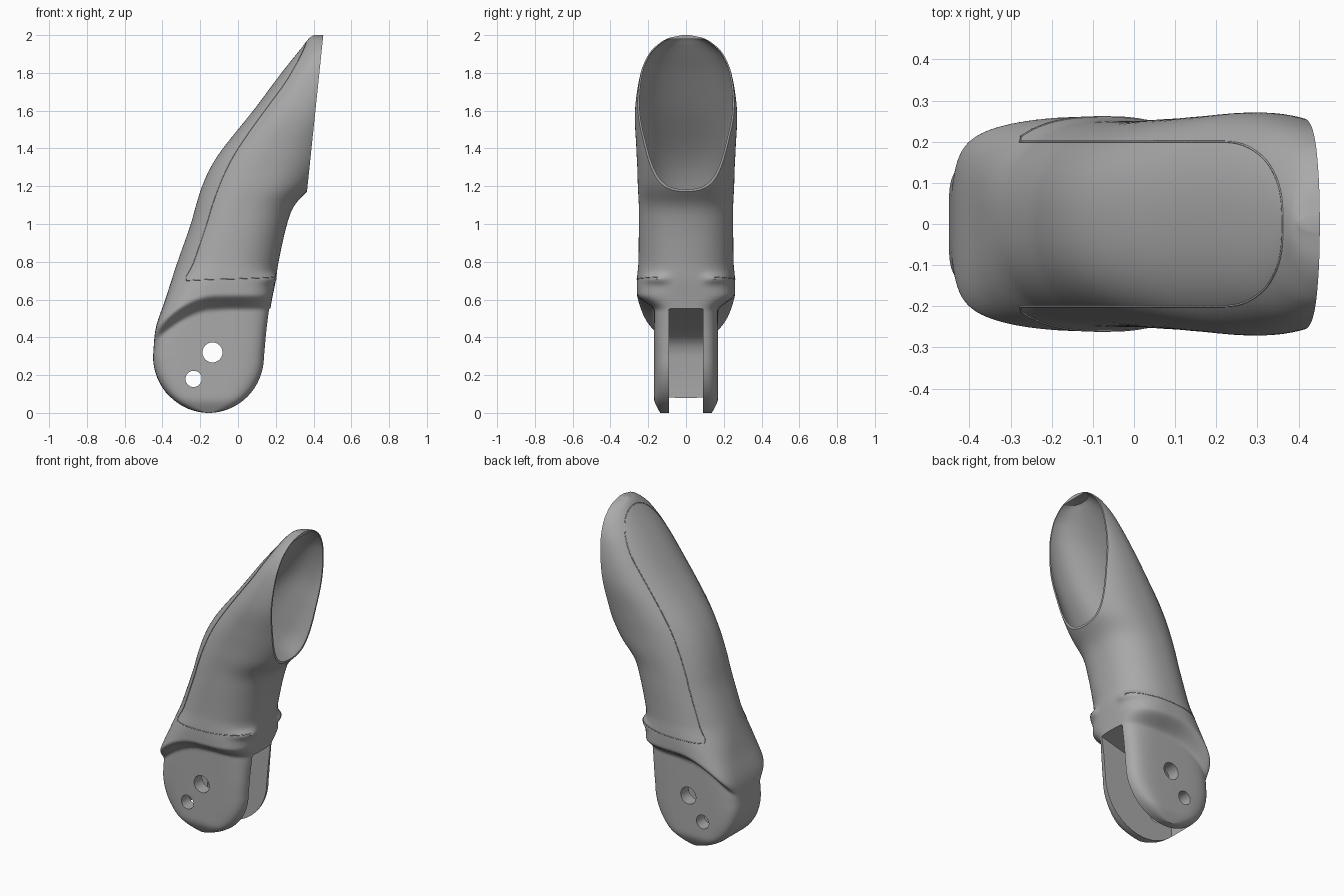
import bpy, bmesh, math
from mathutils import Vector

cube = bpy.data.objects.get("Cube")
if cube:
    bpy.data.objects.remove(cube, do_unlink=True)


def material(name, value):
    m = bpy.data.materials.new(name)
    m.use_nodes = True
    colour = (value, value, value, 1)
    m.diffuse_color = colour
    m.node_tree.nodes["Principled BSDF"].inputs["Base Color"].default_value = colour
    return m


GREY = material("plain grey", 0.4)

# Silhouette stations: height, back edge, front edge, half width
STATIONS = [
    (.3, -.45, .14, .26), (.45, -.435, .155, .26), (.6, -.385, .18, .26),
    (.7, -.353, .2, .26), (.8, -.32, .215, .252), (1, -.25, .26, .25),
    (1.1, -.222, .3, .25), (1.2, -.19, .39, .255), (1.3, -.145, .45, .258),
    (1.4, -.08, .49, .263), (1.6, .08, .55, .27), (1.8, .23, .58, .24),
    (1.9, .31, .58, .197), (1.95, .35, .57, .15), (1.985, .378, .55, .09),
    (2, .4, .5, .02)]


def smooth(a, b, v):
    t = min(1, max(0, (v - a) / (b - a)))
    return t * t * (3 - 2 * t)


def slope(i, k):
    lo, hi = STATIONS[max(i - 1, 0)], STATIONS[min(i + 1, len(STATIONS) - 1)]
    return (hi[k] - lo[k]) / (hi[0] - lo[0])


def section(z):
    """Back edge, front edge and half width at a height."""
    if z < .3:
        r = .295 * math.sqrt(max(0.0004, 1 - (1 - z / .3) ** 2))
        return -.155 - r, -.155 + r, .26
    i = 0
    while i < len(STATIONS) - 2 and z > STATIONS[i + 1][0]:
        i += 1
    p, q = STATIONS[i], STATIONS[i + 1]
    h = q[0] - p[0]
    t = (z - p[0]) / h
    s = t * t * (3 - 2 * t)
    return [p[k] * (1 - s) + q[k] * s
            + h * t * (1 - t) * ((1 - t) * slope(i, k) - t * slope(i + 1, k))
            for k in (1, 2, 3)]


def surface(z, angle, inset=0.0):
    """Point on the rounded skin; the angle starts at the front."""
    back, front, w = section(z)
    n = 5 - 2.7 * smooth(.35, .8, z)
    c, a = (back + front) / 2, (front - back) / 2 - inset
    cs, sn = math.cos(angle), math.sin(angle)
    x = c + a * math.copysign(abs(cs) ** (2 / n), cs)
    # flat hinge cheeks under a curved shoulder
    shoulder = .6 - 1.5 * max(0, -.1 - x) ** 2
    cheek = .17 - .05 * (1 - smooth(-.05, .08, z))
    w = cheek + (w - cheek) * smooth(shoulder - .06, shoulder + .03, z) - inset
    y = w * math.copysign(abs(sn) ** (2 / n), sn)
    # small collar swelling at the front corners
    bump = .02 * math.exp(-((z - .71) / .025) ** 2)
    bump *= smooth(.05, .18, x) * smooth(.06, .14, abs(y))
    return Vector((x + bump, y + math.copysign(bump * .3, y), z))


def new_object(name, bm):
    bmesh.ops.recalc_face_normals(bm, faces=bm.faces)
    me = bpy.data.meshes.new(name)
    bm.to_mesh(me)
    bm.free()
    ob = bpy.data.objects.new(name, me)
    bpy.context.collection.objects.link(ob)
    me.materials.append(GREY)
    return ob


def loft(heights, inset=0.0, around=112):
    bm = bmesh.new()
    rings = [[bm.verts.new(surface(z, math.tau * (k + .5) / around, inset))
              for k in range(around)] for z in heights]
    for a, b in zip(rings, rings[1:]):
        for k in range(around):
            j = (k + 1) % around
            bm.faces.new((a[k], a[j], b[j], b[k]))
    bm.faces.new(rings[0][::-1])
    bm.faces.new(rings[-1])
    return bm


def prism(name, outline, half):
    """Extrude an x-z outline across the width."""
    bm = bmesh.new()
    f = bm.faces.new([bm.verts.new((x, -half, z)) for x, z in outline])
    new = bmesh.ops.extrude_face_region(bm, geom=[f])["geom"]
    bmesh.ops.translate(bm, vec=(0, 2 * half, 0),
                        verts=[v for v in new if isinstance(v, bmesh.types.BMVert)])
    return new_object(name, bm)


def carve(ob, cutter):
    cutter.hide_render = True
    mod = ob.modifiers.new("carve", "BOOLEAN")
    mod.operation, mod.solver, mod.object = "DIFFERENCE", "EXACT", cutter
    bpy.context.view_layer.objects.active = ob
    bpy.ops.object.modifier_apply(modifier=mod.name)
    bpy.data.objects.remove(cutter, do_unlink=True)


# Curved sleeve and hinge body
low = [.3 * (1 - math.cos(math.pi / 2 * k / 16)) for k in range(16)]
mid = [.3 + .5 * k / 50 for k in range(50)]
high = [.8 + 1.1 * k / 50 for k in range(50)]
tip = [2 - .1 * (1 - k / 16) ** 2 for k in range(17)]
bm = loft(low + mid + high + tip)

# Slanted flat opening at the tip
cut = bmesh.ops.bisect_plane(bm, geom=bm.verts[:] + bm.edges[:] + bm.faces[:],
                             plane_co=(.365, 0, 1.17), plane_no=(.815, 0, -.085),
                             clear_outer=True)["geom_cut"]
bmesh.ops.holes_fill(bm, edges=[e for e in cut if isinstance(e, bmesh.types.BMEdge)])
body = new_object("finger_shell", bm)

# Hollow inside
inner = loft([.9 + 1.08 * math.sin(math.pi / 2 * k / 50) for k in range(51)], .009)
carve(body, new_object("hollow_cutter", inner))

# Hinge slot, closed at the back
slot = [(-.355, -.1), (-.355, .3), (-.345, .35), (-.32, .39), (-.27, .425),
        (-.18, .46), (.2, .56), (.5, .56), (.5, -.1)]
carve(body, prism("slot_cutter", slot, .09))

# Pin holes
for x, z, r in ((-.135, .32, .053), (-.235, .18, .043)):
    ring = [(x + r * math.cos(math.tau * k / 40), z + r * math.sin(math.tau * k / 40))
            for k in range(40)]
    carve(body, prism("pin_cutter", ring, .5))

bpy.ops.object.select_all(action="DESELECT")
body.select_set(True)
bpy.context.view_layer.objects.active = body
bpy.ops.object.shade_smooth_by_angle(angle=math.radians(32))


# Fine seam between the back panel and the sleeve
def back_angle(z, y):
    """Angle on the back half where the skin reaches a given width."""
    lo, hi = math.pi / 2, math.pi
    for _ in range(30):
        m = (lo + hi) / 2
        if surface(z, m).y > y:
            lo = m
        else:
            hi = m
    return lo


half = []
for k in range(25):
    a = math.pi / 2 * k / 24
    z = 1.7 + .265 * math.cos(a)
    half.append(surface(z, back_angle(z, .2 * math.sin(a))))
for k in range(1, 41):
    z = 1.7 - .98 * k / 40
    half.append(surface(z, back_angle(z, .2)))
start = back_angle(.72, .2)
for k in range(1, 30):
    t = k / 29
    half.append(surface(.7 + .02 * t, start + (.5 - start) * t))
path = [Vector((p.x, -p.y, p.z)) for p in half[:0:-1]] + half

curve = bpy.data.curves.new("panel_seam", "CURVE")
curve.dimensions = "3D"
curve.bevel_depth = .0025
curve.bevel_resolution = 1
spline = curve.splines.new("POLY")
spline.points.add(len(path) - 1)
for point, p in zip(spline.points, path):
    point.co = (*p, 1)
curve.materials.append(GREY)
seam = bpy.data.objects.new("panel_seam", curve)
bpy.context.collection.objects.link(seam)
